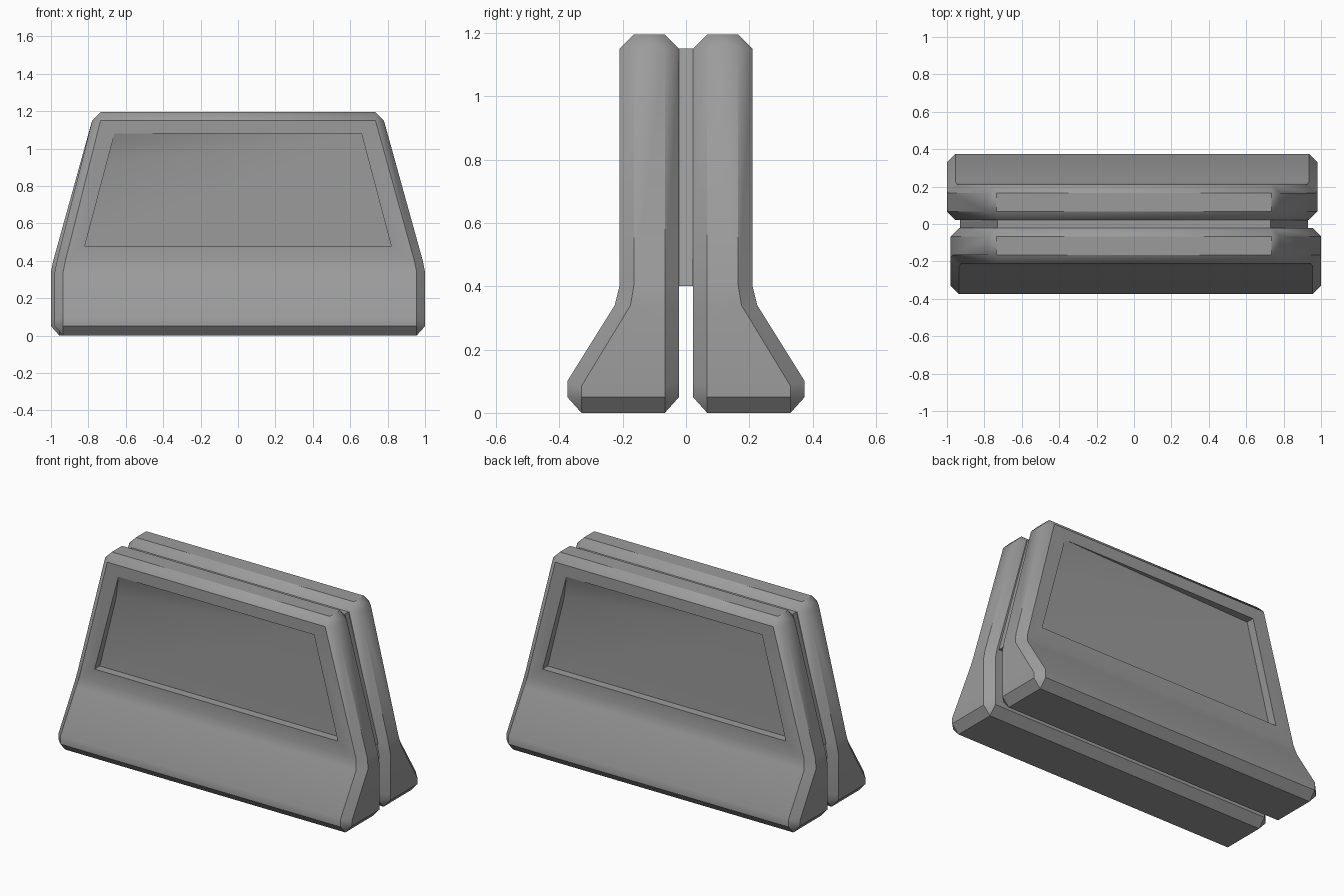
import bpy, bmesh, math
from mathutils import Matrix

cube = bpy.data.objects.get("Cube")
if cube:
    bpy.data.objects.remove(cube, do_unlink=True)

grey = bpy.data.materials.new("concrete_grey")
grey.use_nodes = True
colour = (0.33, 0.33, 0.33, 1)
grey.diffuse_color = colour
grey.node_tree.nodes["Principled BSDF"].inputs["Base Color"].default_value = colour

TOP, BEND, CHAMFER, BACK = 1.15, 0.4, 0.045, -0.022


def finish(bm, name):
    bmesh.ops.remove_doubles(bm, verts=bm.verts, dist=0.0005)
    bmesh.ops.recalc_face_normals(bm, faces=bm.faces)
    mesh = bpy.data.meshes.new(name)
    bm.to_mesh(mesh)
    bm.free()
    mesh.materials.append(grey)
    obj = bpy.data.objects.new(name, mesh)
    bpy.context.collection.objects.link(obj)
    bpy.ops.object.select_all(action="DESELECT")
    obj.select_set(True)
    bpy.context.view_layer.objects.active = obj
    bpy.ops.object.shade_smooth_by_angle(angle=math.radians(36))
    return obj


def half_width(z, base):
    """Upright foot, slight bend, then a straight taper to the top."""
    if z <= 0.34:
        return base
    shoulder = base - 0.012
    if z <= BEND:
        return base - 0.012 * (z - 0.34) / (BEND - 0.34)
    return shoulder + (0.78 - shoulder) * min(1, (z - BEND) / (TOP - BEND))


def barrier_half(name, turn):
    # Cross-section levels: y and z of the full outline and of the smaller end cap
    full = [(-0.375, 0.05), (-0.375, 0.1), (-0.225, 0.34), (-0.21, BEND), (-0.21, TOP)]
    cap = [(-0.33, 0.05), (-0.33, 0.085), (-0.175, 0.34), (-0.165, BEND), (-0.165, TOP)]
    inner = BACK - CHAMFER
    full_ring = (full + [(-0.165, TOP + CHAMFER), (inner, TOP + CHAMFER)]
                 + [(BACK, z) for y, z in reversed(full)] + [(inner, 0), (-0.33, 0)])
    cap_ring = (cap + [cap[-1], (inner, TOP)]
                + [(inner, z) for y, z in reversed(cap)] + [(inner, 0.05), cap[0]])

    bm = bmesh.new()

    def ring(points, side, base, inset):
        return [bm.verts.new((side * (half_width(z, base) - inset), y, z)) for y, z in points]

    rings = [ring(cap_ring, -1, 0.98, 0), ring(full_ring, -1, 0.98, CHAMFER),
             ring(full_ring, 1, 1.0, CHAMFER), ring(cap_ring, 1, 1.0, 0)]
    n = len(full_ring)
    for a, b in zip(rings, rings[1:]):
        for i in range(n):
            if i == 3 and a is rings[1]:
                continue  # upper front, replaced by the recess below
            j = (i + 1) % n
            bm.faces.new((a[i], a[j], b[j], b[i]))
    for end in (rings[0], rings[-1]):
        for i in range(4):
            bm.faces.new((end[i], end[i + 1], end[10 - i], end[11 - i]))

    # Recessed front panel with one dropped inner corner
    left, right = rings[1], rings[2]
    outer = [left[3], right[3], right[4], left[4]]
    rim_xz = [(-0.82, 0.475), (0.82, 0.475), (0.66, 1.08), (-0.66, 1.08)]
    floor_xz = rim_xz[:3] + [(-0.71, 0.92)]
    rim = [bm.verts.new((x, -0.21, z)) for x, z in rim_xz]
    floor = [bm.verts.new((x, -0.16, z)) for x, z in floor_xz]
    for i in range(4):
        j = (i + 1) % 4
        bm.faces.new((outer[i], outer[j], rim[j], rim[i]))
        if i == 2:
            bm.faces.new((rim[2], rim[3], floor[2]))
            bm.faces.new((rim[3], floor[3], floor[2]))
        else:
            bm.faces.new((rim[i], rim[j], floor[j], floor[i]))
    bm.faces.new(floor)

    bmesh.ops.rotate(bm, verts=bm.verts, cent=(0, 0, 0), matrix=Matrix.Rotation(turn, 3, "Z"))
    return finish(bm, name)


barrier_half("front_barrier_half", 0)
barrier_half("back_barrier_half", math.pi)

# Thin web joining the two halves
bm = bmesh.new()
web = [bm.verts.new((x, BACK, z)) for x, z in
       [(-0.93, BEND), (0.93, BEND), (0.73, TOP), (-0.73, TOP)]]
face = bm.faces.new(web)
grown = bmesh.ops.extrude_face_region(bm, geom=[face])["geom"]
bmesh.ops.translate(bm, verts=[v for v in grown if isinstance(v, bmesh.types.BMVert)],
                    vec=(0, -2 * BACK, 0))
finish(bm, "centre_web")
